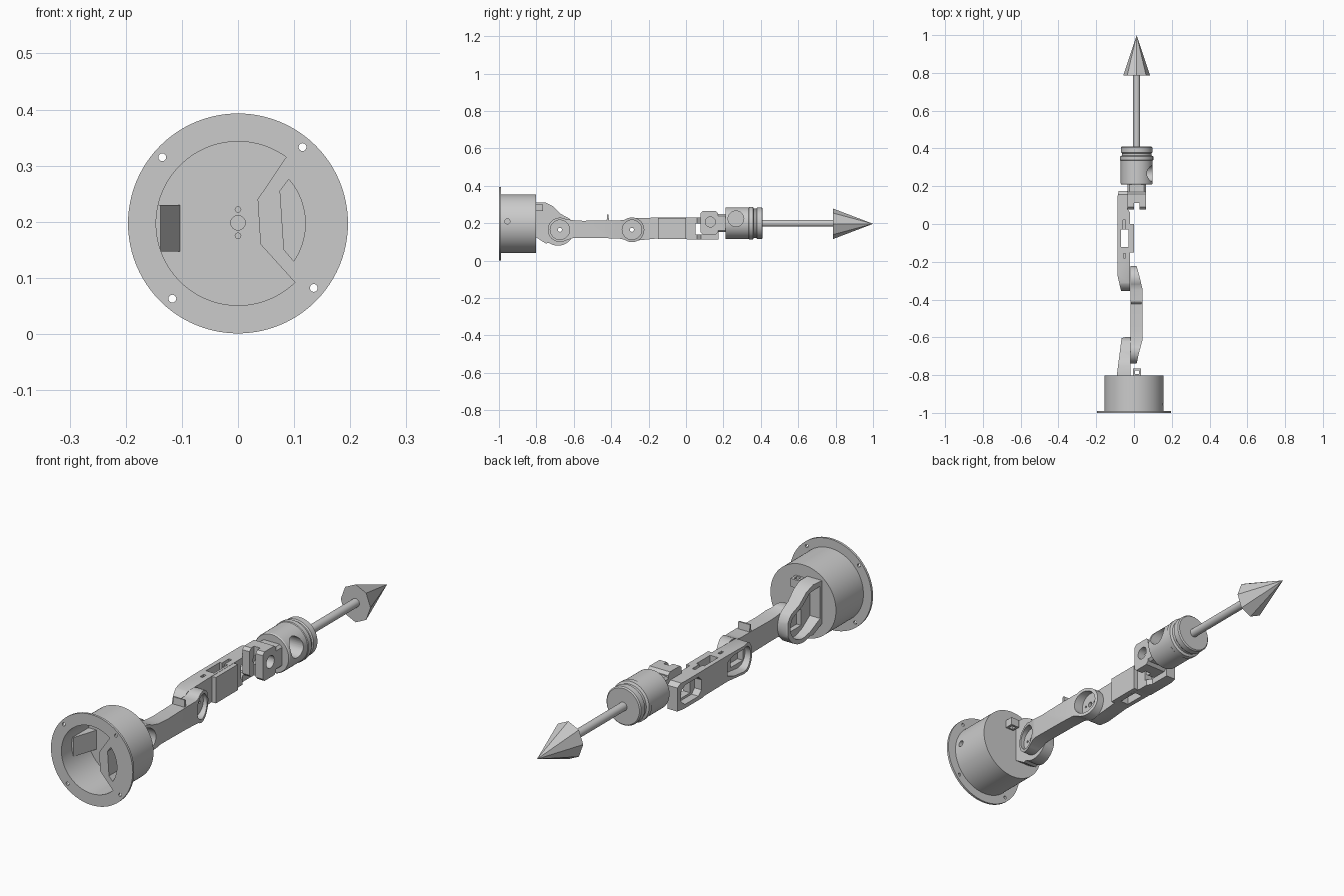
import bpy, bmesh
from math import sin, cos, pi, radians

if "Cube" in bpy.data.objects:
    bpy.data.objects.remove(bpy.data.objects["Cube"])

grey = bpy.data.materials.new("plain grey")
grey.use_nodes = True
grey.diffuse_color = (0.6, 0.6, 0.6, 1)
grey.node_tree.nodes["Principled BSDF"].inputs["Base Color"].default_value = (0.6, 0.6, 0.6, 1)


def finish(name, bm):
    bmesh.ops.recalc_face_normals(bm, faces=bm.faces)
    mesh = bpy.data.meshes.new(name)
    bm.to_mesh(mesh)
    bm.free()
    mesh.materials.append(grey)
    ob = bpy.data.objects.new(name, mesh)
    bpy.context.collection.objects.link(ob)
    return ob


def prism(name, axis, pts, lo, hi):
    """Extrude a 2D outline along an axis."""
    place = {"x": lambda p, d: (d, p[0], p[1]),
             "y": lambda p, d: (p[0], d, p[1]),
             "z": lambda p, d: (p[0], p[1], d)}[axis]
    bm = bmesh.new()
    a = [bm.verts.new(place(p, lo)) for p in pts]
    b = [bm.verts.new(place(p, hi)) for p in pts]
    bm.faces.new(a)
    bm.faces.new(b)
    for i in range(len(pts)):
        j = (i + 1) % len(pts)
        bm.faces.new((a[i], a[j], b[j], b[i]))
    return finish(name, bm)


def arc(cx, cy, r, a0=0, a1=360, n=32):
    """Points on an arc; the end point is dropped on a full circle."""
    steps = n if a1 - a0 == 360 else n - 1
    return [(cx + r * cos(radians(a0 + (a1 - a0) * i / steps)),
             cy + r * sin(radians(a0 + (a1 - a0) * i / steps))) for i in range(n)]


def rect(u0, u1, v0, v1, c=0):
    """Rectangle outline, with chamfered corners if c is given."""
    if not c:
        return [(u0, v0), (u1, v0), (u1, v1), (u0, v1)]
    return [(u0 + c, v0), (u1 - c, v0), (u1, v0 + c), (u1, v1 - c),
            (u1 - c, v1), (u0 + c, v1), (u0, v1 - c), (u0, v0 + c)]


def lathe(name, profile, cx, cz, n=64, sx=1, turn=0):
    """Spin (radius, y) points around an axis parallel to y."""
    bm = bmesh.new()
    rings = []
    for r, y in profile:
        count = n if r else 1
        rings.append([bm.verts.new((cx + sx * r * cos(2 * pi * (i + turn) / n), y,
                                    cz + r * sin(2 * pi * (i + turn) / n))) for i in range(count)])
    for a, b in zip(rings, rings[1:]):
        for i in range(n):
            j = (i + 1) % n
            if len(b) == 1:
                bm.faces.new((a[i], a[j], b[0]))
            else:
                bm.faces.new((a[i], a[j], b[j], b[i]))
    for ring in (rings[0], rings[-1]):
        if len(ring) > 1:
            bm.faces.new(ring)
    return finish(name, bm)


def combine(ob, op, *tools):
    for tool in tools:
        mod = ob.modifiers.new("cut", "BOOLEAN")
        mod.operation, mod.object, mod.solver = op, tool, "EXACT"
        bpy.context.view_layer.objects.active = ob
        bpy.ops.object.modifier_apply(modifier=mod.name)
        bpy.data.objects.remove(tool)
    return ob


def cut(ob, axis, pts, lo, hi):
    return combine(ob, "DIFFERENCE", prism("cutter", axis, pts, lo, hi))


CZ = 0.197      # base axis height
JZ = 0.165      # joint axis height
J1, J2 = -0.674, -0.289

# Base cup with flange, cavity and side block
base = lathe("base_cup", [(0.196, -1), (0.196, -0.99), (0.157, -0.99), (0.157, -0.802)], 0, CZ, 96)
cut(base, "y", arc(0, CZ, 0.146, 54, 314, 64) + [(0.04, 0.16), (0.035, 0.24)], -1.02, -0.82)
cut(base, "y", arc(0, CZ, 0.12, -34, 41, 12) + [(0.075, 0.255), (0.082, 0.15)], -1.02, -0.84)
for x, z in ((-0.135, 0.315), (0.115, 0.333), (0.135, 0.082), (-0.117, 0.063)):
    cut(base, "y", arc(x, z, 0.007, n=16), -1.02, -0.97)
cut(base, "x", arc(-0.955, 0.21, 0.014, n=20), 0.13, 0.2)
for r, z in ((0.013, 0.198), (0.005, 0.222), (0.005, 0.175)):
    cut(base, "y", arc(0, z, r, n=16), -0.84, -0.812)
prism("base_inner_wedge", "z", [(-0.148, -0.93), (-0.138, -0.93), (-0.102, -0.815), (-0.148, -0.815)], 0.147, 0.23)

# Small cable loop behind the base
loop = prism("cable_loop", "x", rect(-0.81, -0.765, 0.265, 0.3), -0.005, 0.036)
cut(loop, "z", rect(0.005, 0.026, -0.795, -0.775), 0.2, 0.4)

# Shoulder bracket, hollowed on its outer side
bracket = prism("shoulder_bracket", "x",
                [(-0.81, 0.13), (-0.75, 0.092)] + arc(J1 - 0.01, JZ, 0.085, 235, 405, 24)
                + [(-0.67, 0.25), (-0.71, 0.29), (-0.75, 0.31), (-0.81, 0.31)], -0.12, -0.019)
combine(bracket, "INTERSECT", prism("cutter", "z",
        [(-0.092, -0.81), (-0.019, -0.81), (-0.019, -0.59), (-0.066, -0.605)], 0, 0.5))
cut(bracket, "x", [(-0.79, 0.15), (-0.73, 0.11)] + arc(J1 - 0.01, JZ, 0.066, 240, 400, 20)
    + [(-0.69, 0.24), (-0.73, 0.28), (-0.79, 0.29)], -0.15, -0.04)
cut(bracket, "x", rect(-0.73, -0.65, 0.13, 0.2), -0.06, 0)

# Upper arm: side outline crossed with a tapered plan outline
upper = prism("upper_arm", "x",
              arc(J1, JZ, 0.065, 60, 300, 32) + [(-0.6, 0.122), (-0.55, 0.122), (-0.42, 0.12), (-0.35, 0.117)]
              + arc(J2, JZ, 0.066, -125, 125, 32) + [(-0.35, 0.216), (-0.42, 0.216), (-0.55, 0.213), (-0.6, 0.216)],
              -0.1, 0.1)
combine(upper, "INTERSECT", prism("cutter", "z",
        [(-0.018, -0.75), (0.012, -0.75), (0.022, -0.7), (0.046, -0.61), (0.046, -0.35),
         (0.03, -0.28), (0.013, -0.22), (-0.018, -0.22)], 0, 0.5))
for j in (J1, J2):
    cut(upper, "x", arc(j, JZ, 0.052), 0, 0.1)
    cut(upper, "x", arc(j, JZ, 0.011, n=16), -0.1, 0.1)
    for side in (-1, 1):
        cut(upper, "x", arc(j + side * 0.028, JZ, 0.005, n=12), -0.008, 0.1)
prism("arm_guide_pin", "x", [(-0.425, 0.2), (-0.41, 0.2), (-0.415, 0.246), (-0.422, 0.246)], -0.016, 0.04)

# Forearm with a rounded elbow, two pockets and a central window
fore = prism("forearm", "x", arc(J2, JZ, 0.066, 110, 250, 24)
             + [(-0.16, 0.118), (0, 0.116), (0.01, 0.113), (0.175, 0.113),
                (0.175, 0.215), (0.155, 0.23), (-0.16, 0.23)], -0.2, -0.02)
combine(fore, "INTERSECT", prism("cutter", "z",
        [(-0.065, -0.37), (-0.02, -0.37), (-0.02, 0.06), (-0.034, 0.08), (-0.034, 0.18),
         (-0.08, 0.18), (-0.088, 0.14), (-0.088, -0.27)], 0, 0.5))
cut(fore, "z", rect(-0.068, -0.03, -0.122, -0.028), 0, 0.5)
cut(fore, "z", rect(-0.058, -0.044, -0.03, 0.02), 0.21, 0.5)
cut(fore, "z", rect(-0.056, -0.044, -0.18, -0.155), 0.21, 0.5)
cut(fore, "x", arc(J2, JZ, 0.05, 90, 270, 20) + [(-0.2, 0.125), (-0.16, 0.14), (-0.16, 0.2), (-0.2, 0.215)],
    -0.2, -0.045)
cut(fore, "x", rect(-0.325, -0.24, 0.135, 0.195), -0.2, 0)
cut(fore, "x", rect(0.02, 0.155, 0.13, 0.213, 0.02), -0.2, -0.055)
cut(fore, "x", rect(0.05, 0.12, 0.14, 0.2), -0.2, 0)
prism("forearm_plate", "x", rect(-0.15, 0.0, 0.117, 0.229), -0.022, -0.001)

# Wrist block with pivot hole and neck
wrist = prism("wrist_block", "x", rect(0.078, 0.17, 0.14, 0.266, 0.012), -0.034, 0.064)
cut(wrist, "x", arc(0.13, 0.207, 0.027, n=28), -0.02, 0.1)
cut(wrist, "z", rect(0.0, 0.03, 0.07, 0.11), 0.13, 0.3)
prism("wrist_neck", "y", rect(-0.034, 0.064, 0.152, 0.25, 0.01), 0.165, 0.22)

# Grooved tool holder with a round side opening
TX, TZ = 0.014, 0.2
holder = lathe("tool_holder", [(0.082, 0.21), (0.085, 0.215), (0.085, 0.335), (0.088, 0.338), (0.088, 0.358),
                               (0.078, 0.363), (0.078, 0.374), (0.083, 0.379), (0.083, 0.405),
                               (0.078, 0.41)], TX, TZ)
cut(holder, "x", arc(0.267, 0.224, 0.042), 0.015, 0.2)

# Rod and faceted point
lathe("tool_rod", [(0.0185, 0.39), (0.0185, 0.8)], TX, TZ, 32)
lathe("tool_point", [(0.082, 0.785), (0, 1.0)], TX, 0.197, 8, 0.87, 0.0)

# Smooth round surfaces, keep hard edges
bpy.ops.object.select_all(action="DESELECT")
for ob in bpy.context.scene.objects:
    if ob.type == "MESH" and ob.name != "tool_point":
        ob.select_set(True)
        bpy.context.view_layer.objects.active = ob
bpy.ops.object.shade_smooth_by_angle(angle=radians(30))
